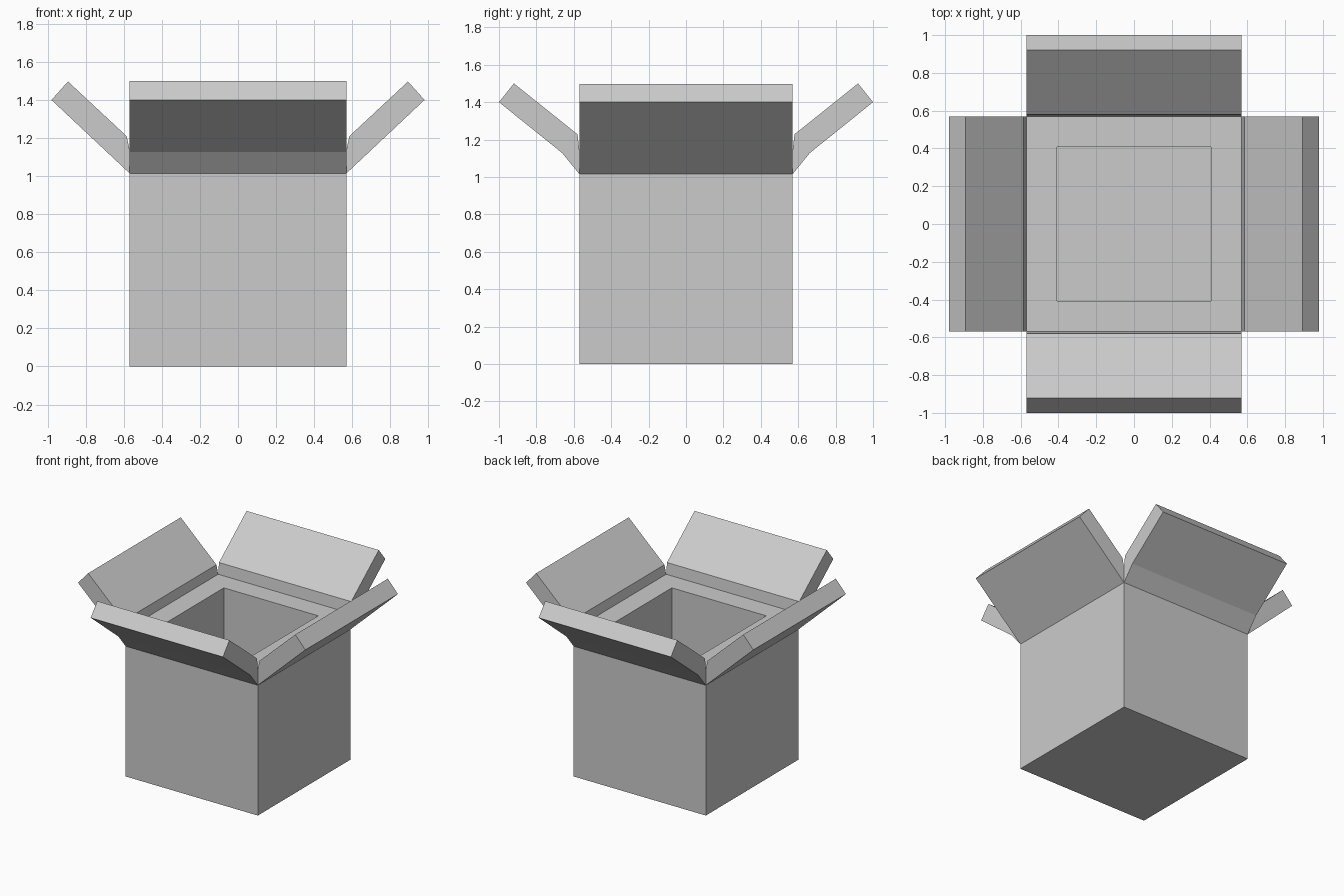
import bpy
import math
from mathutils import Matrix

if "Cube" in bpy.data.objects:
    bpy.data.objects.remove(bpy.data.objects["Cube"])

H = 0.57        # half width outside
INNER = 0.407   # half width of the opening
HINGE = 1.015   # where flaps leave the outer wall
RIM = 1.14      # height of the inner ledge
FLOOR = 0.15


def make_object(name, verts, faces):
    mesh = bpy.data.meshes.new(name)
    mesh.from_pydata(verts, [], faces)
    mesh.update()
    obj = bpy.data.objects.new(name, mesh)
    bpy.context.collection.objects.link(obj)
    return obj


# Box body: stacked square rings, left open at the hinge band that the flaps cover
rings = [(H, 0), (H, HINGE), (H, RIM), (INNER, RIM), (INNER, FLOOR)]
verts = [(r * sx, r * sy, z) for r, z in rings
         for sx, sy in ((-1, -1), (1, -1), (1, 1), (-1, 1))]
faces = [(3, 2, 1, 0), (16, 17, 18, 19)]
for a in (0, 2, 3):
    for i in range(4):
        j = (i + 1) % 4
        faces.append((4 * a + i, 4 * a + j, 4 * a + 4 + j, 4 * a + 4 + i))
make_object("box_body", verts, faces)


# Flap: bent profile (outward, height) extruded along the box edge
def flap(name, profile, angle):
    n = len(profile)
    verts = [(r, y, z) for y in (-H, H) for r, z in profile]
    faces = [tuple(range(n)), tuple(reversed(range(n, 2 * n)))]
    faces += [(i, n + i, n + i + 1, i + 1) for i in range(n - 1)]
    obj = make_object(name, verts, faces)
    obj.data.transform(Matrix.Rotation(math.radians(angle), 4, 'Z'))


side = [(H, HINGE), (0.98, 1.40), (0.893, 1.497), (0.585, 1.21), (H, RIM)]
end = [(H, HINGE), (0.662, 1.128), (1.0, 1.40), (0.92, 1.50), (0.58, 1.228), (H, RIM)]
for name, profile, angle in (("right_flap", side, 0), ("back_flap", end, 90),
                             ("left_flap", side, 180), ("front_flap", end, 270)):
    flap(name, profile, angle)
